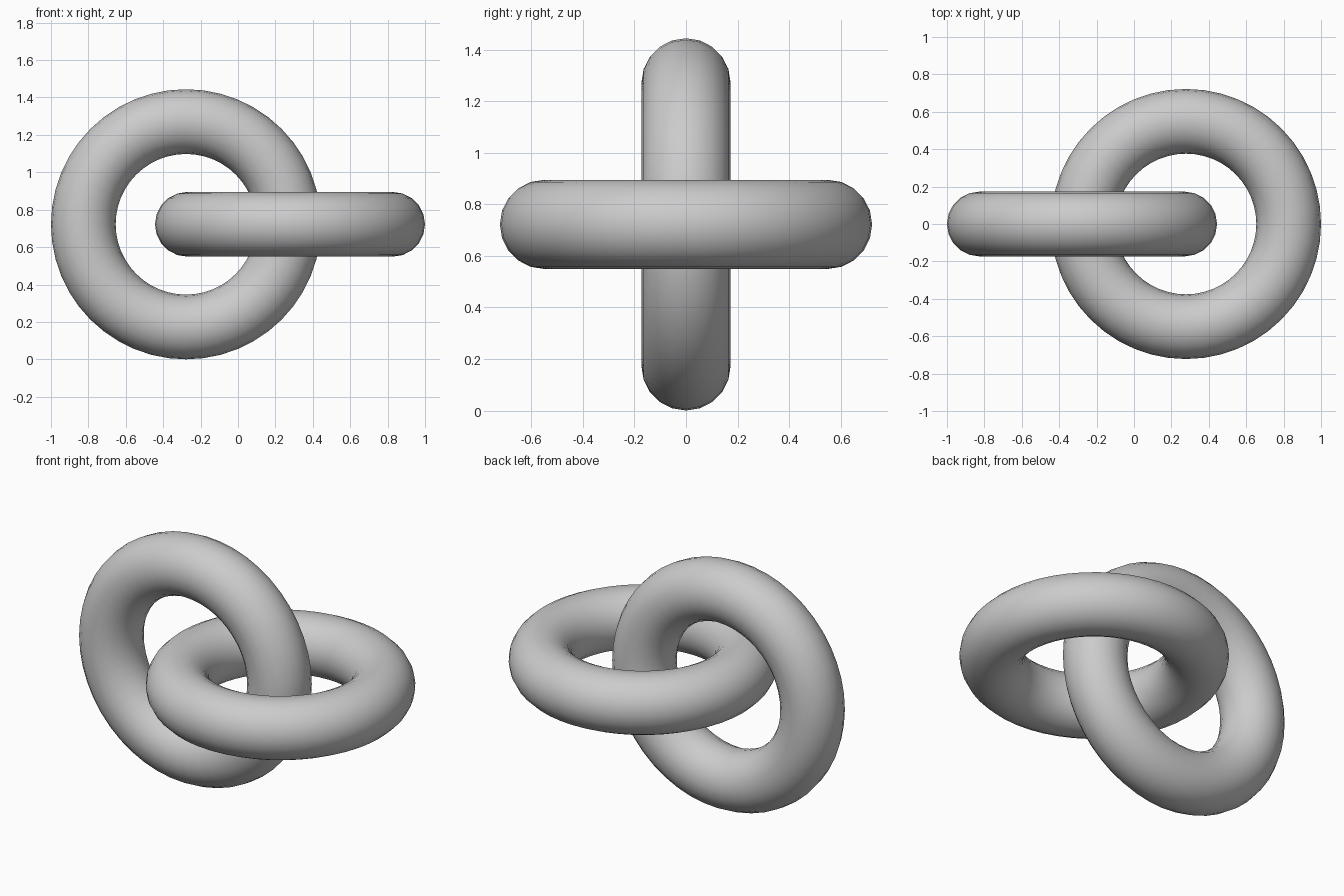
import bpy
import math

if "Cube" in bpy.data.objects:
    bpy.data.objects.remove(bpy.data.objects["Cube"])

MAJOR, MINOR = 0.549, 0.173
CENTRE_Z = MAJOR + MINOR

grey = bpy.data.materials.new("light grey")
grey.diffuse_color = (0.6, 0.6, 0.6, 1.0)
grey.use_nodes = True
grey.node_tree.nodes["Principled BSDF"].inputs["Base Color"].default_value = grey.diffuse_color


def ring(name, x, tilt):
    """One smooth round link, tilted about the x axis."""
    bpy.ops.mesh.primitive_torus_add(
        major_radius=MAJOR, minor_radius=MINOR,
        major_segments=48, minor_segments=20,
        location=(x, 0, CENTRE_Z), rotation=(tilt, 0, 0))
    link = bpy.context.object
    link.name = name
    link.data.materials.append(grey)
    bpy.ops.object.transform_apply(location=False, rotation=True, scale=False)
    bpy.ops.object.shade_smooth()


# Two interlocked links at right angles
ring("upright_ring", -0.278, math.pi / 2)
ring("flat_ring", 0.278, 0)
